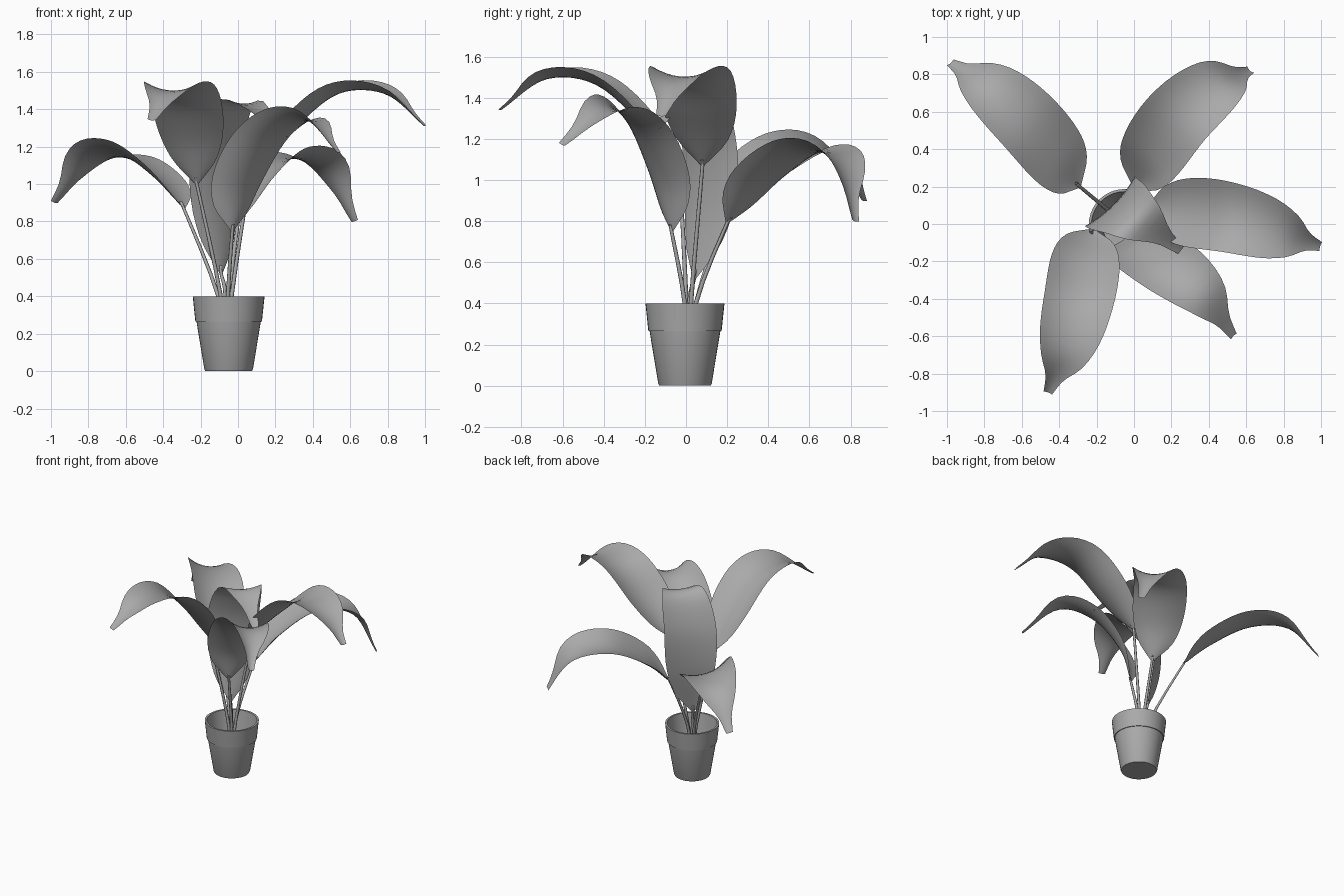
import bpy, bmesh, math
from mathutils import Vector, Quaternion

cube = bpy.data.objects.get("Cube")
if cube:
    bpy.data.objects.remove(cube, do_unlink=True)

grey = bpy.data.materials.new("plain_grey")
grey.use_nodes = True
tone = (0.4, 0.4, 0.4, 1)
grey.diffuse_color = tone
grey.node_tree.nodes["Principled BSDF"].inputs["Base Color"].default_value = tone

POT_CENTRE = Vector((-0.05, -0.005, 0))
ROOT = Vector((-0.06, 0.01, 0.05))


def finish(name, bm, angle=None):
    """Turn a bmesh into a smooth shaded object."""
    mesh = bpy.data.meshes.new(name)
    bm.to_mesh(mesh)
    bm.free()
    mesh.materials.append(grey)
    obj = bpy.data.objects.new(name, mesh)
    bpy.context.collection.objects.link(obj)
    bpy.ops.object.select_all(action='DESELECT')
    obj.select_set(True)
    bpy.context.view_layer.objects.active = obj
    if angle:
        bpy.ops.object.shade_smooth_by_angle(angle=math.radians(angle))
    else:
        bpy.ops.object.shade_smooth()


def skin(bm, rows, closed=False):
    """Bridge rows of points with quads."""
    grid = [[bm.verts.new(p) for p in row] for row in rows]
    count = len(grid[0])
    for a, b in zip(grid, grid[1:]):
        for i in range(count if closed else count - 1):
            j = (i + 1) % count
            bm.faces.new((a[i], a[j], b[j], b[i]))
    return grid


def ring(centre, radius, count):
    return [centre + Vector((radius * math.cos(t), radius * math.sin(t), 0))
            for t in (math.tau * i / count for i in range(count))]


def spline(points, t):
    """Catmull-Rom value at t in 0..1, for numbers or vectors."""
    f = t * (len(points) - 1)
    i = min(int(f), len(points) - 2)
    u = f - i
    b, c = points[i], points[i + 1]
    a = points[i - 1] if i else 2 * b - c
    d = points[i + 2] if i + 2 < len(points) else 2 * c - b
    return (b * 2 + (c - a) * u + (a * 2 - b * 5 + c * 4 - d) * u ** 2
            + (b * 3 - a - c * 3 + d) * u ** 3) * 0.5


# Hollow pot with a stepped rim
profile = [(0.125, 0), (0.13, 0.01), (0.172, 0.265), (0.178, 0.265), (0.192, 0.4),
           (0.178, 0.4), (0.16, 0.265), (0.12, 0.04)]
bm = bmesh.new()
rings = skin(bm, [ring(POT_CENTRE + Vector((0, 0, z)), r, 40) for r, z in profile], True)
bm.faces.new(rings[0][::-1])
bm.faces.new(rings[-1])
finish("pot", bm, 35)

# Blade width from base to tip
WIDTHS = [0.05, 0.6, 0.87, 0.99, 1.02, 1.0, 0.95, 0.83, 0.6, 0.27, 0.13]


def leaf(name, path, heading, roll=0, half_width=0.187, channel=0.055):
    """Arched, channelled blade with a thin stalk down into the pot."""
    path = [Vector(p) for p in path]
    h = math.radians(heading)
    right = Vector((math.sin(h), -math.cos(h), 0))
    rows, steps, across = [], 24, 10
    for k in range(steps + 1):
        t = k / steps
        tangent = (spline(path, min(t + 0.01, 1)) - spline(path, max(t - 0.01, 0))).normalized()
        side = (right - right.dot(tangent) * tangent).normalized()
        side = Quaternion(tangent, math.radians(roll)) @ side
        normal = side.cross(tangent)
        w = spline(WIDTHS, t)
        rows.append([spline(path, t) + side * v * w * half_width + normal * channel * w * v * v
                     for v in (2 * i / across - 1 for i in range(across + 1))])
    bm = bmesh.new()
    skin(bm, rows)
    finish(name + "_blade", bm)

    # Stalk, rising in a tight bunch before it leans out
    top = path[0] + (path[1] - path[0]) * 0.12
    rim = ROOT + (path[0] - ROOT) * 0.2
    rim.z = 0.4
    line = [ROOT, rim, path[0], top]
    bm = bmesh.new()
    ends = skin(bm, [ring(spline(line, k / 12), 0.013 - 0.006 * k / 12, 8)
                     for k in range(13)], True)
    bm.faces.new(ends[-1])
    finish(name + "_stalk", bm)


leaf("back_right_leaf", [(-0.29, 0.2, 0.87), (-0.42, 0.35, 1.02), (-0.6, 0.56, 1.14),
                         (-0.8, 0.74, 1.12), (-0.98, 0.86, 0.9)], 137, 14)
leaf("back_left_leaf", [(0.0, 0.2, 0.79), (0.1, 0.37, 0.99), (0.26, 0.59, 1.13),
                        (0.47, 0.75, 1.08), (0.62, 0.82, 0.8)], 47, -5)
leaf("left_leaf", [(0.07, 0.08, 1.07), (0.28, 0.06, 1.28), (0.53, 0.03, 1.48),
                   (0.79, -0.05, 1.48), (0.995, -0.12, 1.31)], -12)
leaf("front_left_leaf", [(-0.03, -0.07, 0.75), (0.02, -0.12, 1.0), (0.17, -0.23, 1.25),
                         (0.37, -0.38, 1.34), (0.53, -0.6, 1.17)], -42, -12, 0.175)
leaf("front_right_leaf", [(-0.22, -0.03, 1.0), (-0.26, -0.2, 1.25), (-0.3, -0.43, 1.46),
                          (-0.37, -0.68, 1.49), (-0.46, -0.9, 1.34)], -101)
leaf("centre_leaf", [(-0.09, 0.04, 0.52), (-0.11, 0.1, 0.9), (-0.09, 0.09, 1.22),
                     (0.03, 0.03, 1.43), (0.25, -0.14, 1.25)], -45, 0, 0.185, 0.025)
